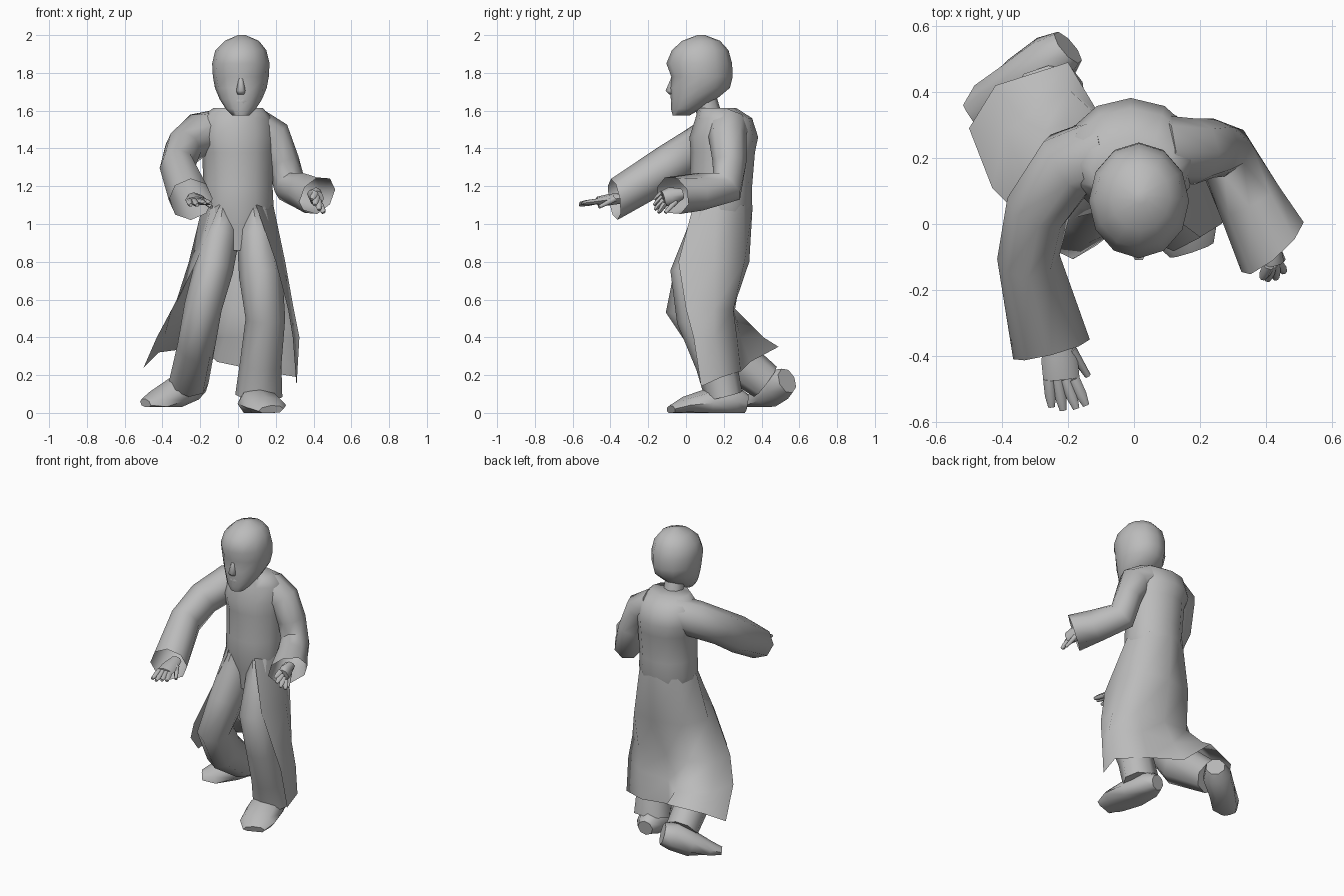
import bpy
import math
from mathutils import Vector

default = bpy.data.objects.get("Cube")
if default:
    bpy.data.objects.remove(default, do_unlink=True)

grey = bpy.data.materials.new("plain_grey")
grey.use_nodes = True
tone = (0.5, 0.5, 0.5, 1)
grey.diffuse_color = tone
grey.node_tree.nodes["Principled BSDF"].inputs["Base Color"].default_value = tone


def build(name, verts, faces, angle=60):
    """Make a smooth-shaded mesh object in the shared material."""
    mesh = bpy.data.meshes.new(name)
    mesh.from_pydata(verts, [], faces)
    mesh.materials.append(grey)
    obj = bpy.data.objects.new(name, mesh)
    bpy.context.collection.objects.link(obj)
    bpy.ops.object.select_all(action="DESELECT")
    obj.select_set(True)
    bpy.context.view_layer.objects.active = obj
    bpy.ops.object.shade_smooth_by_angle(angle=math.radians(angle))
    return obj


def loft(name, rings, sides=8, flat=False, cut=None, floor=0):
    """Skin elliptical rings (x, y, z, half width, half depth) along a path.

    With a cut direction the last ring faces that way and stays open."""
    centres = [Vector(ring[:3]) for ring in rings]
    last = len(rings) - 1
    verts, faces = [], []
    for i, ring in enumerate(rings):
        along = centres[min(i + 1, last)] - centres[max(i - 1, 0)]
        if cut and i == last:
            along = Vector(cut)
        along = Vector((0, 0, 1)) if flat else along.normalized()
        across = Vector((1, 0, 0))
        across = (across - along * across.dot(along)).normalized()
        depth = along.cross(across)
        for k in range(sides):
            a = math.tau * k / sides
            p = centres[i] + across * ring[3] * math.cos(a) + depth * ring[4] * math.sin(a)
            p.z = max(p.z, floor)
            verts.append(p)
    for i in range(last):
        for k in range(sides):
            n = (k + 1) % sides
            low, high = i * sides, (i + 1) * sides
            faces.append((low + k, low + n, high + n, high + k))
    faces.append(tuple(reversed(range(sides))))
    if not cut:
        faces.append(tuple(range(last * sides, (last + 1) * sides)))
    return build(name, verts, faces)


# Head with shallow eye sockets
head = loft("head", [
    (.015, -.025, 1.575, .045, .045),
    (.015, 0, 1.61, .08, .08),
    (.015, .04, 1.66, .112, .12),
    (.015, .072, 1.72, .137, .16),
    (.015, .077, 1.78, .148, .17),
    (.015, .07, 1.85, .152, .174),
    (.015, .075, 1.92, .135, .15),
    (.02, .08, 1.97, .09, .1),
    (.02, .08, 2, .02, .02)], sides=12, flat=True)
for v in head.data.vertices:
    if abs(v.co.z - 1.78) < .01 and v.co.y < -.04:
        v.co.y += .015

# Nose, lips and neck
loft("nose", [(.015, -.07, 1.77, .014, .012),
              (.015, -.085, 1.705, .024, .027),
              (.015, -.075, 1.685, .018, .014)], sides=6, flat=True)
loft("lips", [(.015, -.066, 1.668, .02, .01),
              (.015, -.07, 1.65, .032, .012),
              (.015, -.066, 1.632, .02, .01)], sides=6, flat=True)
loft("neck", [(.005, .13, 1.55, .07, .07),
              (.01, .1, 1.68, .06, .06)], flat=True)

# Torso, narrowing into the collar
loft("torso", [
    (0, .17, .86, .11, .11),
    (0, .18, 1, .165, .14),
    (0, .185, 1.1, .188, .165),
    (0, .185, 1.2, .183, .165),
    (0, .195, 1.38, .19, .17),
    (-.01, .2, 1.46, .205, .182),
    (-.01, .2, 1.56, .19, .15),
    (0, .165, 1.615, .13, .1)], sides=12, flat=True)

# Sleeves, open at the cuffs
loft("right_sleeve", [
    (-.08, .215, 1.5, .12, .11),
    (-.2, .18, 1.48, .11, .115),
    (-.29, .05, 1.4, .1, .11),
    (-.32, -.1, 1.3, .095, .115),
    (-.25, -.38, 1.13, .12, .11)], cut=(.25, -.95, -.15))
loft("left_sleeve", [
    (.08, .22, 1.51, .11, .11),
    (.185, .22, 1.46, .1, .1),
    (.24, .23, 1.33, .085, .09),
    (.275, .215, 1.2, .09, .1),
    (.35, .07, 1.17, .1, .1),
    (.42, -.07, 1.15, .125, .105)], cut=(.66, -.7, -.3))


def hand(side, wrist, knuckles, spread, size, tips, thumb_tip):
    """Palm, four fingers fanned along the spread direction, and a thumb."""
    wrist, knuckles, spread = Vector(wrist), Vector(knuckles), Vector(spread)
    wide, deep = size
    loft(side + "_palm", [(*wrist, .035, .028),
                          (*wrist.lerp(knuckles, .6), wide, deep),
                          (*knuckles, wide, deep * .8)])
    for i, tip in enumerate(tips):
        root = knuckles + spread * (i - 1.5)
        loft(f"{side}_finger_{i + 1}", [(*root, .018, .017),
                                        (*root.lerp(Vector(tip), .6), .017, .015),
                                        (*tip, .01, .009)], sides=6)
    root = wrist.lerp(knuckles, .4) + spread * 1.5
    loft(side + "_thumb", [(*root, .018, .018), (*thumb_tip, .01, .01)], sides=6)


hand("right", (-.235, -.32, 1.14), (-.22, -.47, 1.12), (.025, 0, 0), (.055, .03),
     [(-.25, -.555, 1.1), (-.215, -.565, 1.1), (-.175, -.56, 1.11), (-.145, -.55, 1.11)],
     (-.14, -.46, 1.09))
hand("left", (.4, -.02, 1.16), (.42, -.12, 1.135), (.008, .004, -.02), (.035, .052),
     [(.39, -.165, 1.13), (.405, -.17, 1.1), (.43, -.165, 1.075), (.455, -.145, 1.06)],
     (.45, -.11, 1.06))

# Trouser legs, the right one trailing behind
loft("right_leg", [
    (-.08, .18, 1.06, .09, .14),
    (-.1, .145, .92, .105, .15),
    (-.13, .07, .76, .105, .13),
    (-.185, .02, .56, .1, .13),
    (-.22, .16, .36, .1, .13),
    (-.26, .42, .165, .105, .1)])
loft("left_leg", [
    (.08, .18, 1.06, .09, .14),
    (.1, .145, .92, .105, .15),
    (.12, .055, .73, .115, .14),
    (.145, .07, .5, .105, .12),
    (.12, .16, .26, .11, .11),
    (.11, .2, .09, .125, .1)])

# Shoes with flat soles
loft("right_shoe", [
    (-.2, .535, .17, .06, .07),
    (-.25, .49, .15, .09, .09),
    (-.34, .43, .1, .085, .08),
    (-.43, .36, .06, .085, .05),
    (-.49, .32, .05, .05, .025)], floor=.03)
loft("left_shoe", [
    (.08, .32, .05, .05, .05),
    (.09, .26, .06, .085, .09),
    (.11, .12, .05, .115, .08),
    (.15, -.01, .035, .11, .05),
    (.175, -.08, .015, .07, .025)], floor=0)

# Long coat skirt, open at the front: rows from waist to hem
waist = [(.19 * math.cos(a), .185 + .168 * math.sin(a))
         for a in map(math.radians, (240, 190, 135, 90, 45, -10, -60))]
hips = [(-.22, .01), (-.26, .13), (-.18, .3), (0, .335), (.17, .31), (.25, .15), (.2, -.04)]
knees = [(-.35, .03), (-.34, .16), (-.2, .26), (-.03, .25), (.18, .25), (.295, .15), (.265, 0)]
shins = [(-.43, .11), (-.39, .28), (-.2, .41), (-.07, .29), (.16, .27), (.325, .15), (.29, .04)]
hem = [(-.5, .29, .24), (-.42, .42, .32), (-.2, .49, .35), (-.11, .34, .27),
       (.13, .29, .22), (.31, .19, .19), (.31, .08, .14)]
levels = ((waist, 1.1), (hips, .8), (knees, .55), (shins, .4))
points = [(x, y, z) for row, z in levels for x, y in row] + hem
cols = len(hem)
quads = [(r * cols + c, (r + 1) * cols + c, (r + 1) * cols + c + 1, r * cols + c + 1)
         for r in range(len(levels)) for c in range(cols - 1)]
build("coat_skirt", points, quads, angle=80)
